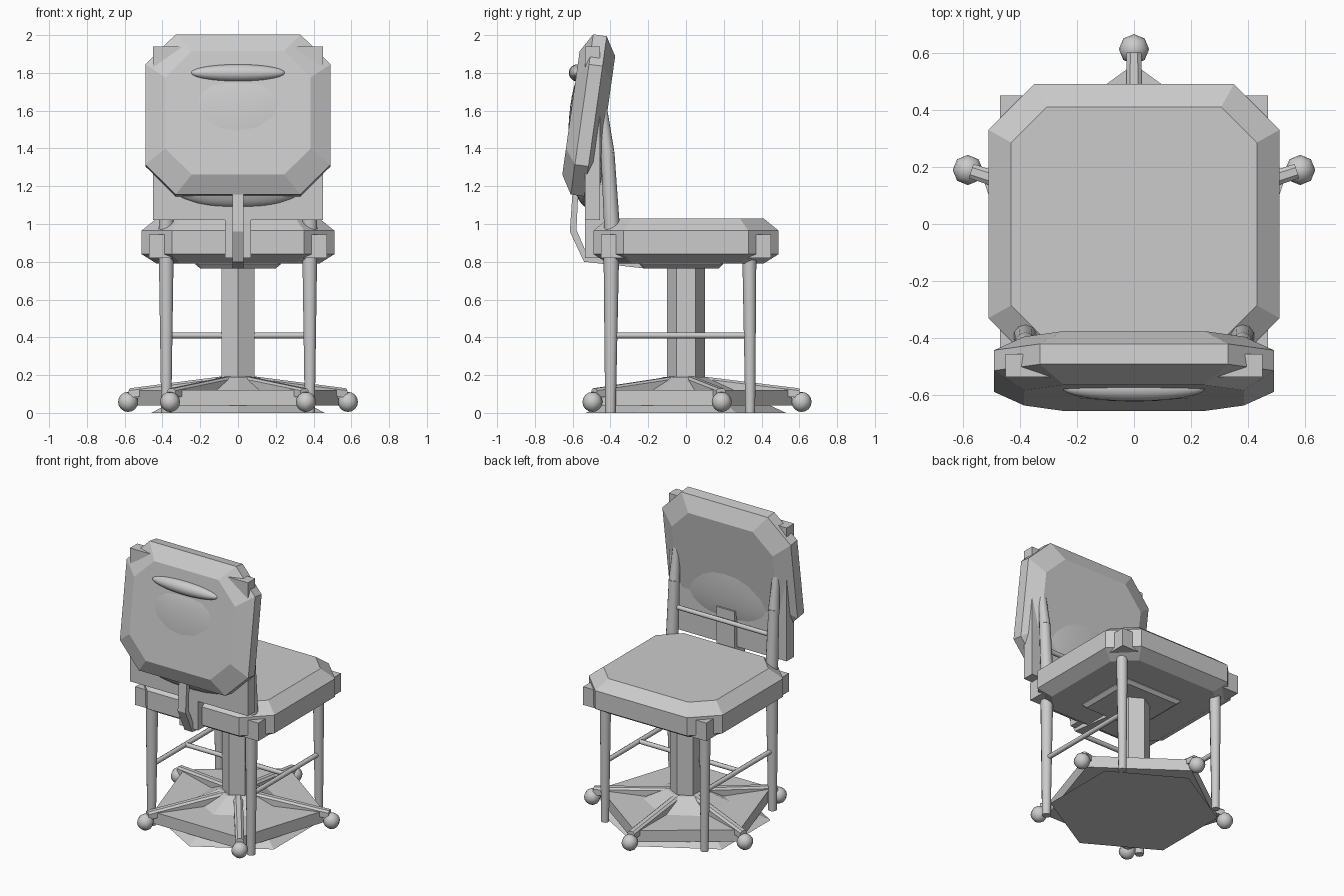
import bpy, bmesh
from math import sin, cos, pi, radians, copysign
from mathutils import Vector, Matrix

cube = bpy.data.objects.get("Cube")
if cube:
    bpy.data.objects.remove(cube, do_unlink=True)

grey = bpy.data.materials.new("plain_grey")
grey.use_nodes = True
grey.diffuse_color = (0.6, 0.6, 0.6, 1)
grey.node_tree.nodes["Principled BSDF"].inputs["Base Color"].default_value = (0.6, 0.6, 0.6, 1)


def finish(bm, name, smooth=False):
    bmesh.ops.recalc_face_normals(bm, faces=bm.faces)
    mesh = bpy.data.meshes.new(name)
    bm.to_mesh(mesh)
    bm.free()
    mesh.materials.append(grey)
    ob = bpy.data.objects.new(name, mesh)
    bpy.context.collection.objects.link(ob)
    if smooth:
        for other in bpy.context.selected_objects:
            other.select_set(False)
        ob.select_set(True)
        bpy.context.view_layer.objects.active = ob
        bpy.ops.object.shade_smooth_by_angle(angle=radians(50))
    return ob


def loft(name, rings, smooth=False):
    """Skin a stack of equal-length point rings and cap both ends."""
    bm = bmesh.new()
    loops = [[bm.verts.new(p) for p in ring] for ring in rings]
    for a, b in zip(loops, loops[1:]):
        for i in range(len(a)):
            j = (i + 1) % len(a)
            bm.faces.new((a[i], a[j], b[j], b[i]))
    bm.faces.new(loops[0])
    bm.faces.new(loops[-1])
    return finish(bm, name, smooth)


def octagon(w, d, cut, z):
    """Rectangle of half sizes w, d with its corners cut off."""
    quarter = [(w, d - cut), (w - cut, d)]
    right = quarter + [(-x, y) for x, y in reversed(quarter)]
    return [Vector((x, y, z)) for x, y in right + [(-x, -y) for x, y in right]]


def polygon(n, r, z, start=pi / 2):
    return [(r * cos(start + 2 * pi * i / n), r * sin(start + 2 * pi * i / n), z) for i in range(n)]


def box(name, x, y, z):
    return loft(name, [[(x[0], y[0], h), (x[1], y[0], h), (x[1], y[1], h), (x[0], y[1], h)] for h in z])


def rod(name, a, b, r1, r2, n=10):
    a, b = Vector(a), Vector(b)
    turn = (b - a).to_track_quat('Z', 'Y')
    ring = [turn @ Vector(p) for p in polygon(n, 1, 0)]
    return loft(name, [[a + p * r1 for p in ring], [b + p * r2 for p in ring]], True)


def ellipsoid(name, centre, radii, power=2.0, segments=32, rings=20):
    bm = bmesh.new()
    bmesh.ops.create_uvsphere(bm, u_segments=segments, v_segments=rings, radius=1)
    for v in bm.verts:
        if power != 2:
            # Square off the outline in the x-z plane
            r = Vector((v.co.x, v.co.z)).length
            s = (abs(v.co.x) ** power + abs(v.co.z) ** power) ** (1 / power)
            if s > 1e-6:
                v.co.x *= r / s
                v.co.z *= r / s
        v.co = Vector(centre) + Vector([c * k for c, k in zip(v.co, radii)])
    return finish(bm, name, True)


# Seat cushion with its square frame showing at the corners
loft("seat", [octagon(.43, .41, .125, .79), octagon(.51, .49, .16, .84),
              octagon(.51, .49, .16, .965), octagon(.43, .41, .125, 1.03)])
box("seat_frame", (-.47, .47), (-.45, .45), (.82, .945))
loft("seat_plate", [octagon(.2, .2, .01, .765), octagon(.225, .22, .01, .785),
                    octagon(.225, .22, .01, .81)]).location.y = -.025

# Tilted back cushion
tilt = Matrix.Translation((0, -.515, 1.575)) @ Matrix.Rotation(radians(82), 4, 'X')
panel = [octagon(.385, .33, .14, -.095), octagon(.49, .428, .16, -.036),
         octagon(.49, .428, .16, .036), octagon(.385, .33, .14, .095)]
loft("back_cushion", [[tilt @ p for p in ring] for ring in panel])
ellipsoid("lumbar_pad", (0, -.525, 1.46), (.46, .098, .37), 2.7)
ellipsoid("back_grip", (0, -.575, 1.8), (.25, .045, .045))

# Upright back frame, bracket and curved strap
box("back_frame", (-.45, .45), (-.535, -.455), (1.02, 1.94))
box("back_bracket", (-.07, .07), (-.535, -.43), (.82, 1.27))
outer = [(-.6, 1.18), (-.615, .96), (-.54, .8), (-.22, .765)]
inner = [(-.22, .79), (-.52, .83), (-.58, .97), (-.57, 1.18)]
loft("back_strap", [[(x, y, z) for y, z in outer + inner] for x in (-.03, .03)])

# Legs, back posts and side rails
for side, s in (("left", 1), ("right", -1)):
    x = s * .38
    rod(side + "_back_leg", (x, -.4, 0), (x, -.395, .9), .028, .042)
    rod(side + "_front_leg", (x, .34, 0), (x, .335, .9), .026, .038)
    rod(side + "_back_post_lower", (x, -.39, .95), (x, -.415, 1.38), .042, .036)
    rod(side + "_back_post_upper", (x, -.415, 1.38), (x, -.44, 1.6), .036, .024)
    rod(side + "_side_rail", (x, -.4, .41), (x, .335, .41), .016, .016, 8)
rod("cross_rail", (-.38, -.03, .41), (.38, -.03, .41), .016, .016, 8)
rod("back_rail", (-.38, -.405, 1.2), (.38, -.405, 1.2), .016, .016, 8)

# Central column and layered base
loft("column", [polygon(6, .1, .04), polygon(6, .1, .8)])
loft("base_cone", [polygon(6, .53, 0), polygon(6, .12, .19)])
loft("base_plate", [polygon(5, .56, .04), polygon(5, .56, .12)])

# Five sloping arms with ball feet
for i in range(5):
    spin = Matrix.Rotation(pi / 2 + i * 2 * pi / 5, 4, 'Z')
    sections = []
    for r, top, w, h in ((.03, .2, .03, .06), (.6, .13, .026, .05)):
        profile = [(-w, top - h), (w, top - h), (w, top - .012), (w * .5, top),
                   (-w * .5, top), (-w, top - .012)]
        sections.append([spin @ Vector((r, y, z)) for y, z in profile])
    loft("base_arm_%d" % (i + 1), sections)
    ellipsoid("ball_foot_%d" % (i + 1), spin @ Vector((.612, 0, .058)), (.053, .053, .053),
              segments=8, rings=8)
